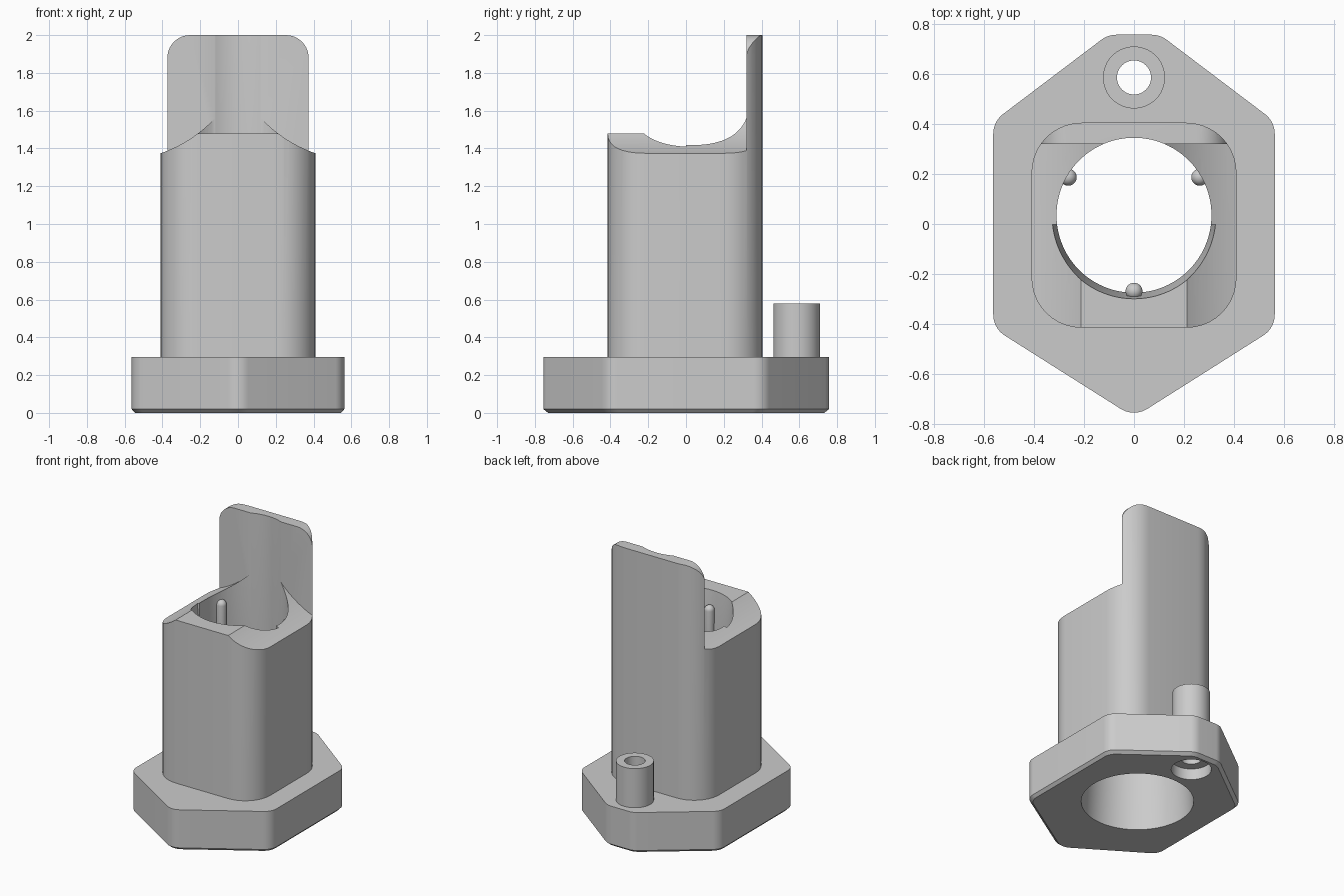
import bpy, bmesh, math
from math import sin, cos, pi
from mathutils import Vector, Matrix

old = bpy.data.objects.get("Cube")
if old:
    bpy.data.objects.remove(old, do_unlink=True)

grey = bpy.data.materials.new("plain_grey")
grey.use_nodes = True
GREY = (0.6, 0.6, 0.6, 1)
grey.diffuse_color = GREY
grey.node_tree.nodes["Principled BSDF"].inputs["Base Color"].default_value = GREY


def finish(name, bm, matrix=Matrix()):
    bmesh.ops.transform(bm, matrix=matrix, verts=bm.verts)
    bmesh.ops.recalc_face_normals(bm, faces=bm.faces)
    mesh = bpy.data.meshes.new(name)
    bm.to_mesh(mesh)
    bm.free()
    mesh.materials.append(grey)
    ob = bpy.data.objects.new(name, mesh)
    bpy.context.collection.objects.link(ob)
    return ob


def arc(radius, start, end, count):
    """Points on an arc, both ends included."""
    return [Vector((radius * cos(start + (end - start) * k / count),
                    radius * sin(start + (end - start) * k / count)))
            for k in range(count + 1)]


def rounded(corners, radius, steps=10):
    """Counter-clockwise outline with every corner rounded to one radius."""
    out = []
    for i, c in enumerate(corners):
        p = Vector(c)
        a = (Vector(corners[i - 1]) - p).normalized()
        b = (Vector(corners[(i + 1) % len(corners)]) - p).normalized()
        half = a.angle(b) / 2
        centre = p + (a + b).normalized() * radius / sin(half)
        first = p + a * radius / math.tan(half) - centre
        angle = math.atan2(first.y, first.x)
        out += [centre + q for q in arc(radius, angle, angle + pi - 2 * half, steps)]
    return out


def loft(name, outline, levels, matrix=Matrix()):
    """Solid through scaled copies of an outline; levels are (height, scale)."""
    bm = bmesh.new()
    rings = [[bm.verts.new((p.x * s, p.y * s, z)) for p in outline]
             for z, s in levels]
    bm.faces.new(rings[0][::-1])
    bm.faces.new(rings[-1])
    for lower, upper in zip(rings, rings[1:]):
        for i in range(len(outline)):
            bm.faces.new((lower[i - 1], lower[i], upper[i], upper[i - 1]))
    return finish(name, bm, matrix)


def cylinder(name, y, radius, low, high, sides=64):
    circle = arc(radius, 0, 2 * pi, sides)[:-1]
    return loft(name, circle, [(low, 1), (high, 1)], Matrix.Translation((0, y, 0)))


def cut(ob, cutters, operation="DIFFERENCE"):
    for c in cutters:
        c.hide_render = True
        mod = ob.modifiers.new("cut", "BOOLEAN")
        mod.operation, mod.solver, mod.object = operation, "EXACT", c
    graph = bpy.context.evaluated_depsgraph_get()
    mesh = bpy.data.meshes.new_from_object(ob.evaluated_get(graph))
    ob.modifiers.clear()
    ob.data = mesh


BORE = Matrix.Translation((0, 0.035, 0))
PEG_Y = 0.586
PLATE_TOP = 0.296
LAY_BACK = Matrix.Rotation(pi / 2, 4, "X")

# Base plate: six-sided with a truncated back point and chamfered foot
plate = loft("base_plate", rounded(
    [(0, -0.773), (0.563, -0.417), (0.563, 0.41), (0.104, 0.757),
     (-0.104, 0.757), (-0.563, 0.41), (-0.563, -0.417)], 0.1),
    [(0, 0.967), (0.02, 1), (PLATE_TOP, 1)])

# Column: rounded square, running up into the back panel
column = loft("column", rounded(
    [(-0.41, -0.415), (0.41, -0.415), (0.41, 0.405), (-0.41, 0.405)], 0.2),
    [(PLATE_TOP, 1), (2.1, 1)])

# Peg: hollow post behind the column
peg = cylinder("hollow_peg", PEG_Y, 0.124, PLATE_TOP, 0.58)

# Bore: tapers upward from the foot, then runs straight
bore = loft("bore_cutter", arc(0.31, 0, 2 * pi, 96)[:-1],
            [(-0.24, 1.232), (1.2, 1), (2.5, 1)], BORE)

# Flare of the front half of the mouth
flare = loft("flare_cutter", arc(0.305, pi + 0.11, 2 * pi - 0.11, 48),
             [(1.15, 1), (1.7, 1.16)], BORE)

pin_hole = cylinder("pin_hole_cutter", PEG_Y, 0.068, -0.4, 1)
recess = cylinder("recess_cutter", PEG_Y, 0.132, -0.2, 0.08)

# Two scooped shoulders in front of the back panel, and the flat front lip
scoops = [loft("shoulder_cutter", arc(0.71, 0, 2 * pi, 160)[:-1],
               [(-0.32, 1), (1, 1)],
               Matrix.Translation((x, 0, 2.046)) @ LAY_BACK)
          for x in (-0.64, 0.64)]
bm = bmesh.new()
bmesh.ops.create_cube(bm, size=1)
lip = finish("lip_cutter", bm, Matrix.Translation((0, -0.375, 1.98))
             @ Matrix.Diagonal((1.2, 0.65, 1, 1)))

# Envelope that rounds the top corners of the back panel
panel = rounded([(0.374, 1), (0.374, 2), (-0.374, 2), (-0.374, 1)], 0.12)[11:33]
shoulders = [Vector(p) for p in ((-0.374, 1.5), (-0.7, 1.5), (-0.7, 0.1),
                                 (0.7, 0.1), (0.7, 1.5), (0.374, 1.5))]
envelope = loft("corner_envelope", panel + shoulders, [(-0.9, 1), (0.9, 1)], LAY_BACK)

cut(plate, [bore, pin_hole, recess])
cut(column, [envelope], "INTERSECT")
cut(column, scoops + [lip, bore, flare])
cut(peg, [pin_hole])

for c in [bore, flare, pin_hole, recess, lip, envelope] + scoops:
    bpy.data.objects.remove(c, do_unlink=True)

# Three round-topped guide ribs on the bore wall
ribs = []
for name, degrees in (("left_rib", 30), ("right_rib", 150), ("front_rib", 270)):
    a = math.radians(degrees)
    bm = bmesh.new()
    bmesh.ops.create_uvsphere(bm, u_segments=24, v_segments=12, radius=0.034)
    for v in bm.verts:
        v.co.z += 1.35 if v.co.z > -0.001 else 0.6
    ribs.append(finish(name, bm, BORE @ Matrix.Translation(
        (0.304 * cos(a), 0.304 * sin(a), 0))))

# Smooth curved walls, keep the machined edges crisp
bpy.ops.object.select_all(action="DESELECT")
for ob in [plate, column, peg] + ribs:
    ob.select_set(True)
bpy.context.view_layer.objects.active = column
bpy.ops.object.shade_smooth_by_angle(angle=math.radians(30))
